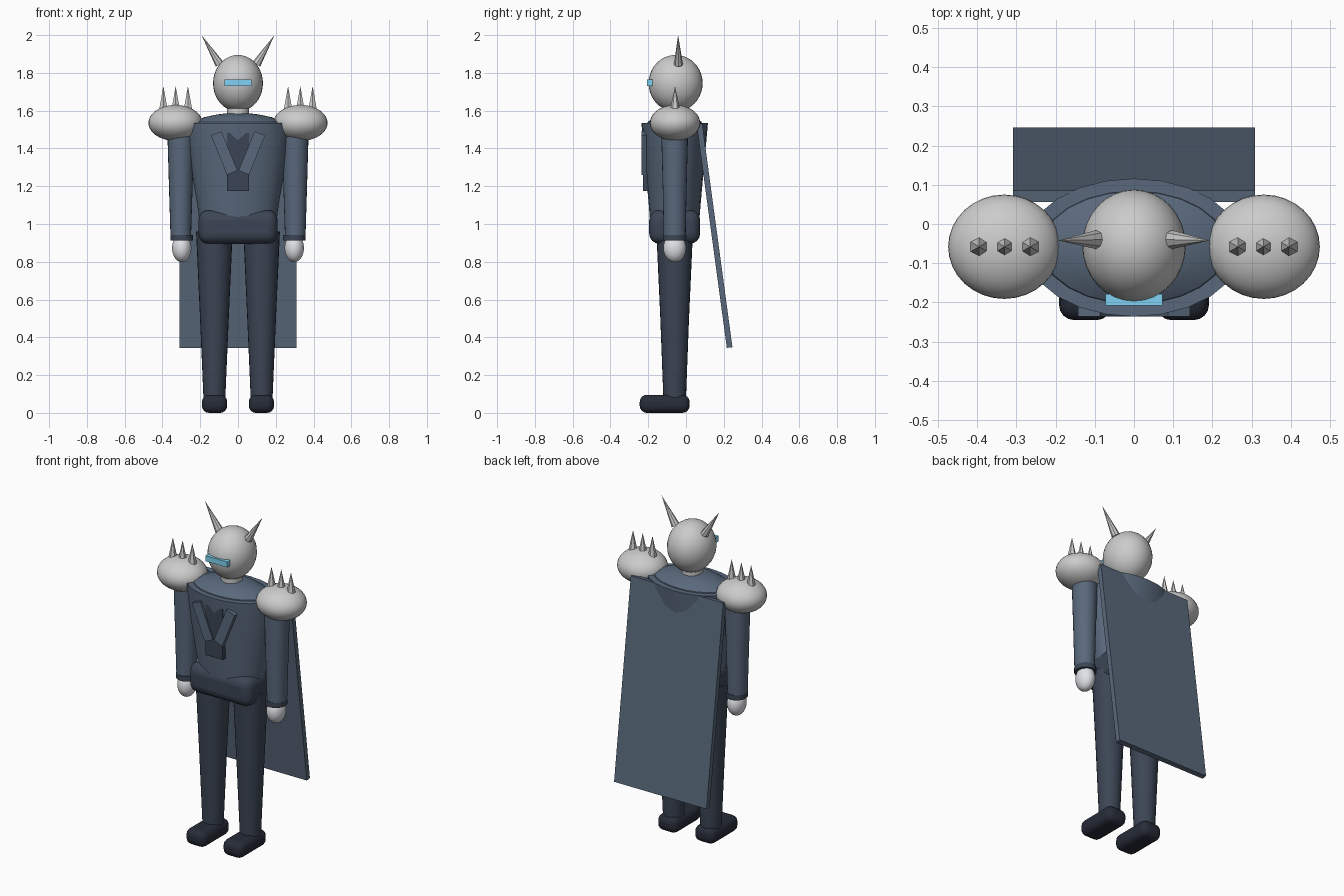
import bpy, bmesh
from math import sin, cos, pi, radians
from mathutils import Vector

if "Cube" in bpy.data.objects:
    bpy.data.objects.remove(bpy.data.objects["Cube"])

CY = -0.06  # body axis in y


def material(name, rgb):
    m = bpy.data.materials.new(name)
    m.diffuse_color = (*rgb, 1)
    m.use_nodes = True
    m.node_tree.nodes["Principled BSDF"].inputs["Base Color"].default_value = m.diffuse_color
    return m


COAT = material("coat_blue", (0.10, 0.14, 0.20))
DARK = material("trousers_dark", (0.045, 0.06, 0.09))
BOOT = material("boot_dark", (0.02, 0.025, 0.04))
GLOW = material("visor_blue", (0.22, 0.65, 0.90))
PALE = material("glove_grey", (0.75, 0.76, 0.80))


def finish(ob, name, mat=None, smooth=None):
    ob.name = name
    if mat:
        ob.data.materials.append(mat)
    if smooth:
        bpy.ops.object.select_all(action='DESELECT')
        ob.select_set(True)
        bpy.context.view_layer.objects.active = ob
        bpy.ops.object.shade_smooth_by_angle(angle=radians(smooth))
    return ob


def ball(name, loc, radii, mat=None):
    bpy.ops.mesh.primitive_uv_sphere_add(segments=32, ring_count=20, location=loc)
    ob = bpy.context.object
    ob.scale = radii
    return finish(ob, name, mat, 60)


def box(name, loc, size, mat=None, bevel=0.0, rot=(0, 0, 0), segments=4):
    bpy.ops.mesh.primitive_cube_add(size=1, location=loc, rotation=rot)
    ob = bpy.context.object
    ob.scale = size
    if bevel:
        bpy.ops.object.transform_apply(location=False, rotation=False, scale=True)
        mod = ob.modifiers.new("round", 'BEVEL')
        mod.width, mod.segments = bevel, segments
    return finish(ob, name, mat, 40 if bevel else None)


def spike(name, base, tip, radius, sides=6):
    a, b = Vector(base), Vector(tip)
    d = b - a
    bpy.ops.mesh.primitive_cone_add(vertices=sides, radius1=radius, radius2=0,
                                    depth=d.length, location=(a + b) / 2)
    ob = bpy.context.object
    ob.rotation_euler = d.to_track_quat('Z', 'Y').to_euler()
    return finish(ob, name)


def loft(name, rings, mat=None, sides=24):
    """Stack of elliptical rings (x, z, rx, ry), capped at both ends."""
    bm = bmesh.new()
    loops = [[bm.verts.new((x + rx * cos(2 * pi * i / sides),
                            CY + ry * sin(2 * pi * i / sides), z))
              for i in range(sides)] for x, z, rx, ry in rings]
    for lo, hi in zip(loops, loops[1:]):
        for i in range(sides):
            j = (i + 1) % sides
            bm.faces.new((lo[i], lo[j], hi[j], hi[i]))
    bm.faces.new(loops[0][::-1])
    bm.faces.new(loops[-1])
    me = bpy.data.meshes.new(name)
    bm.to_mesh(me)
    bm.free()
    ob = bpy.data.objects.new(name, me)
    bpy.context.collection.objects.link(ob)
    return finish(ob, name, mat, 35)


# Head, visor and neck
ball("head", (0, -0.055, 1.745), (0.132, 0.143, 0.15))
box("visor", (0, -0.193, 1.747), (0.145, 0.029, 0.034), GLOW)
loft("neck", [(0, 1.52, 0.058, 0.058), (0, 1.64, 0.058, 0.058)])

# Coat body, collar dome, front panel, hips and cape
loft("torso", [(0, 0.95, 0.195, 0.125), (0, 1.10, 0.215, 0.137), (0, 1.30, 0.25, 0.155),
               (0, 1.51, 0.277, 0.174), (0, 1.535, 0.277, 0.176)], COAT)
loft("collar", [(0, 1.52, 0.245, 0.148), (0, 1.54, 0.235, 0.143), (0, 1.565, 0.18, 0.11),
                (0, 1.58, 0.11, 0.075), (0, 1.587, 0.05, 0.04)], COAT)
box("shirt_panel", (0, -0.205, 1.328), (0.115, 0.046, 0.305), DARK)
box("hips", (0, -0.06, 0.985), (0.42, 0.27, 0.18), DARK, 0.055)
box("cape", (0, 0.151, 0.938), (0.618, 0.03, 1.195), COAT, rot=(radians(7.7), 0, 0))

for side, s in (("left", 1), ("right", -1)):
    # Horn and lapel
    spike(f"{side}_horn", (s * 0.097, -0.04, 1.845), (s * 0.193, -0.042, 2.0), 0.024, 8)
    box(f"{side}_lapel", (s * 0.073, -0.223, 1.376), (0.06, 0.026, 0.225), COAT,
        rot=(0, s * radians(22), 0))
    # Spiked shoulder guard
    ball(f"{side}_shoulder_guard", (s * 0.331, -0.058, 1.535), (0.143, 0.133, 0.095))
    for i in (-1, 0, 1):
        spike(f"{side}_shoulder_spike", (s * 0.33 + i * 0.065, -0.058, 1.605),
              (s * 0.33 + i * 0.065, -0.058, 1.73), 0.026)
    # Arm, cuff and hand
    loft(f"{side}_arm", [(s * 0.303, 0.92, 0.054, 0.058), (s * 0.303, 1.18, 0.062, 0.063),
                         (s * 0.303, 1.52, 0.072, 0.072)], COAT)
    loft(f"{side}_cuff", [(s * 0.298, 0.913, 0.06, 0.062), (s * 0.298, 0.943, 0.06, 0.062)], DARK)
    ball(f"{side}_hand", (s * 0.298, -0.06, 0.873), (0.051, 0.06, 0.075), PALE)
    # Leg and boot
    loft(f"{side}_leg", [(s * 0.125, 0.08, 0.058, 0.06), (s * 0.125, 0.50, 0.076, 0.076),
                         (s * 0.125, 0.96, 0.097, 0.097)], DARK)
    box(f"{side}_boot", (s * 0.124, -0.113, 0.048), (0.134, 0.264, 0.096), BOOT, 0.038)
